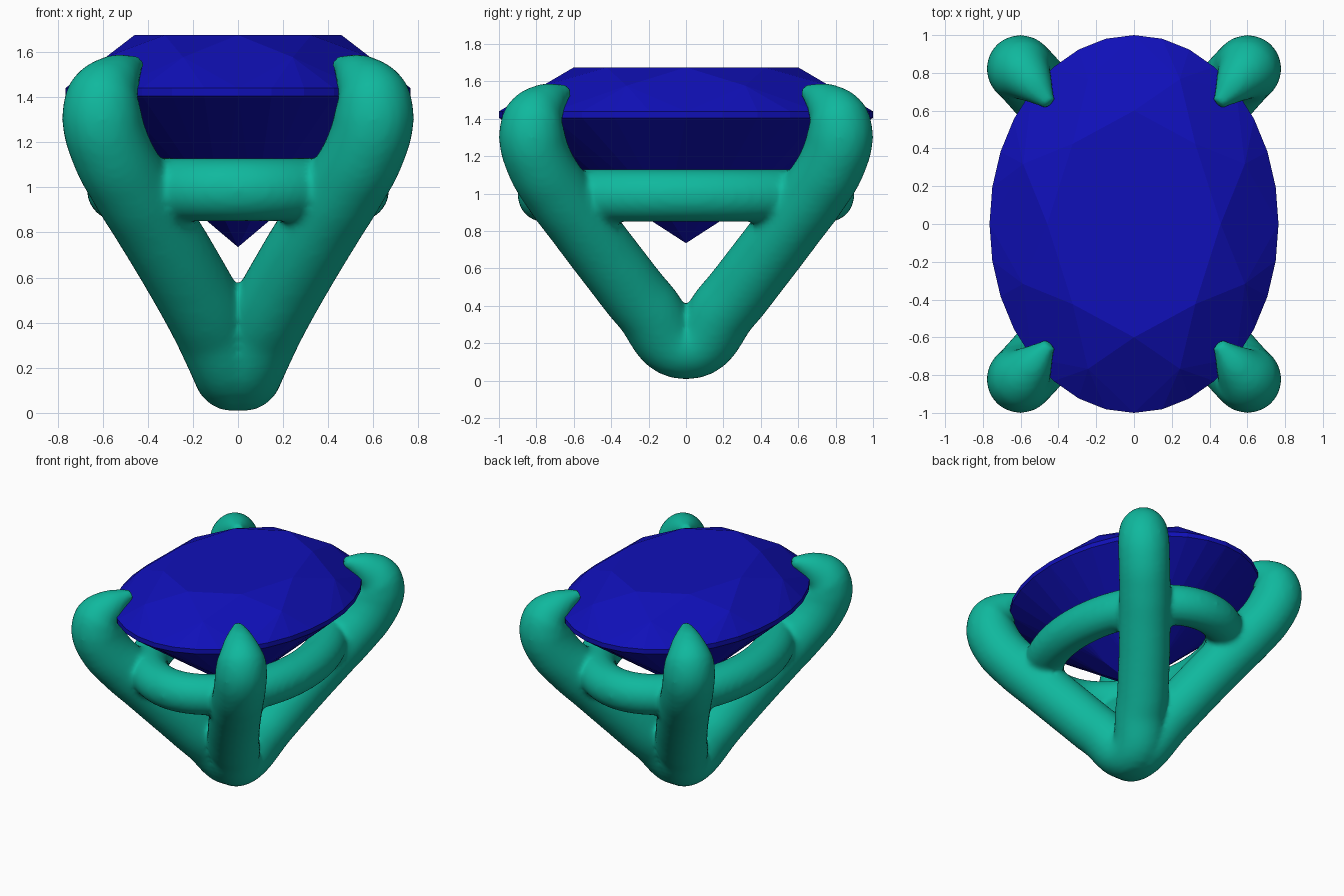
import bpy, bmesh
from math import sin, cos, pi

if "Cube" in bpy.data.objects:
    bpy.data.objects.remove(bpy.data.objects["Cube"])


def material(name, color):
    m = bpy.data.materials.new(name)
    m.diffuse_color = color
    m.use_nodes = True
    m.node_tree.nodes["Principled BSDF"].inputs["Base Color"].default_value = m.diffuse_color
    return m


def tube(name, points, depth, kind='BEZIER', cyclic=False):
    """Round tube through (x, y, z, relative radius) points."""
    cu = bpy.data.curves.new(name, 'CURVE')
    cu.dimensions = '3D'
    cu.bevel_depth = depth
    cu.bevel_resolution = 8
    cu.resolution_u = 10
    cu.use_fill_caps = True
    sp = cu.splines.new(kind)
    if kind == 'BEZIER':
        sp.bezier_points.add(len(points) - 1)
        for bp, (x, y, z, r) in zip(sp.bezier_points, points):
            bp.co = (x, y, z)
            bp.radius = r
            bp.handle_left_type = bp.handle_right_type = 'AUTO'
    else:
        sp.points.add(len(points) - 1)
        for p, (x, y, z, r) in zip(sp.points, points):
            p.co = (x, y, z, 1)
            p.radius = r
    sp.use_cyclic_u = cyclic
    ob = bpy.data.objects.new(name, cu)
    bpy.context.collection.objects.link(ob)
    return ob


# Prongs: each side is one V-shaped wire, front claw to base to back claw
half = [(.12, .22, .40, 1), (.23, .38, .60, 1), (.38, .57, .85, 1),
        (.48, .69, 1.01, 1), (.565, .785, 1.17, 1), (.602, .822, 1.31, 1),
        (.592, .808, 1.40, .94), (.545, .755, 1.475, .68), (.445, .635, 1.555, .2)]
parts = []
for s in (-1, 1):
    path = [(s * x, -y, z, r) for x, y, z, r in reversed(half)]
    path += [(s * .02, 0, .185, 1)]
    path += [(s * x, y, z, r) for x, y, z, r in half]
    parts.append(tube("prong_wire", path, .18))

# Oval gallery rail under the stone
rail = [(.53 * cos(2 * pi * i / 64), .76 * sin(2 * pi * i / 64), .99, 1) for i in range(64)]
parts.append(tube("gallery_rail", rail, .142, 'POLY', True))

# Fuse the wires into one softly blended setting
bpy.ops.object.select_all(action='DESELECT')
for ob in parts:
    ob.select_set(True)
bpy.context.view_layer.objects.active = parts[0]
bpy.ops.object.convert(target='MESH')
bpy.ops.object.join()
setting = bpy.context.view_layer.objects.active
setting.name = "prong_setting"
rm = setting.modifiers.new("fuse", 'REMESH')
rm.mode = 'VOXEL'
rm.voxel_size = .02
rm.use_smooth_shade = True
sm = setting.modifiers.new("blend", 'SMOOTH')
sm.factor = .5
sm.iterations = 8
setting.data.materials.clear()
setting.data.materials.append(material("setting_teal", (.005, .48, .34, 1)))

# Oval brilliant-cut stone
bm = bmesh.new()


def ring(n, r, z, offset=0):
    return [bm.verts.new((.765 * r * cos(2 * pi * (i + offset) / n),
                          r * sin(2 * pi * (i + offset) / n), z)) for i in range(n)]


table = ring(8, .6, 1.675)
crown = ring(8, .83, 1.577, .5)
top = ring(32, 1, 1.44)
low = ring(32, 1, 1.405)
pav = ring(8, .26, .89, .5)
culet = bm.verts.new((0, 0, .735))
bm.faces.new(table)
for k in range(8):
    n, p, g = (k + 1) % 8, k - 1, 4 * k
    at = lambda rg, j: rg[(g + j) % 32]
    bm.faces.new((table[k], crown[k], table[n]))                # star
    bm.faces.new((table[k], crown[p], top[g], crown[k]))        # kite
    bm.faces.new((culet, pav[k], low[g], pav[p]))               # pavilion main
    for j in range(4):
        bm.faces.new((crown[k], at(top, j), at(top, j + 1)))    # upper girdle
        bm.faces.new((pav[k], at(low, j + 1), at(low, j)))      # lower girdle
        bm.faces.new((at(top, j), at(low, j), at(low, j + 1), at(top, j + 1)))
bmesh.ops.recalc_face_normals(bm, faces=bm.faces)
me = bpy.data.meshes.new("oval_gem")
bm.to_mesh(me)
bm.free()
me.materials.append(material("gem_blue", (.005, .005, .48, 1)))
bpy.context.collection.objects.link(bpy.data.objects.new("oval_gem", me))
